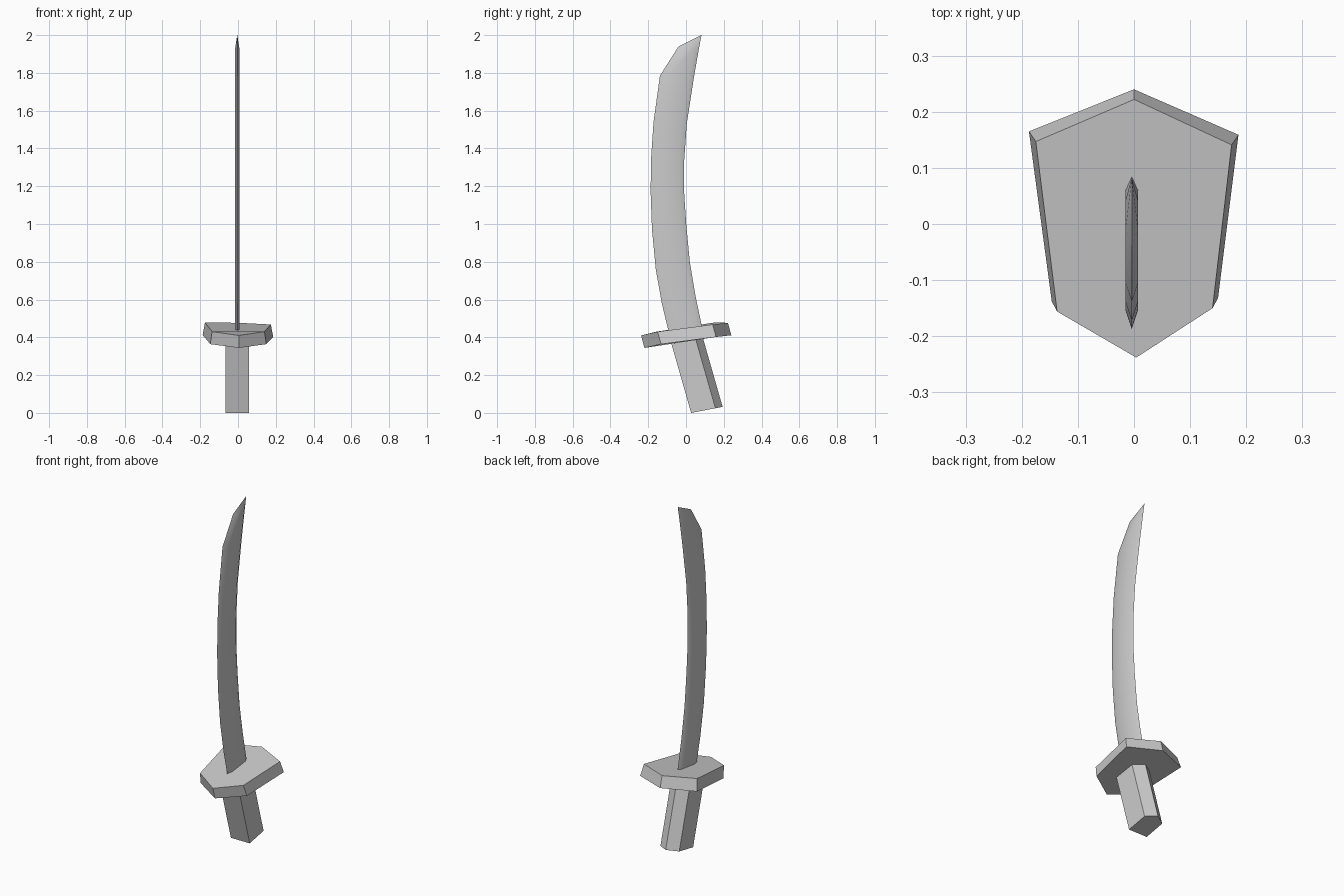
import bpy, bmesh, math
from mathutils import Vector

if "Cube" in bpy.data.objects:
    bpy.data.objects.remove(bpy.data.objects["Cube"])


def loft(name, rings):
    """Skin a list of equal-length rings and cap both ends."""
    bm = bmesh.new()
    loops = [[bm.verts.new(p) for p in ring] for ring in rings]
    n = len(loops[0])
    for a, b in zip(loops, loops[1:]):
        for i in range(n):
            j = (i + 1) % n
            bm.faces.new((a[i], a[j], b[j], b[i]))
    bm.faces.new(loops[0][::-1])
    bm.faces.new(loops[-1])
    bmesh.ops.remove_doubles(bm, verts=bm.verts, dist=1e-5)
    bmesh.ops.recalc_face_normals(bm, faces=bm.faces)
    mesh = bpy.data.meshes.new(name)
    bm.to_mesh(mesh)
    bm.free()
    obj = bpy.data.objects.new(name, mesh)
    bpy.context.collection.objects.link(obj)
    return obj


# Blade: curved stations (front y, front z, back y, back z), six-sided section
stations = [(-0.085, 0.40, 0.09, 0.43), (-0.128, 0.58, 0.05, 0.62),
            (-0.16, 0.76, 0.02, 0.80), (-0.18, 0.97, 0.001, 1.0),
            (-0.187, 1.16, -0.01, 1.17), (-0.186, 1.33, -0.01, 1.33),
            (-0.172, 1.54, 0.004, 1.53), (-0.138, 1.785, 0.04, 1.765),
            (-0.04, 1.94, 0.066, 1.915)]
cx, half = -0.004, 0.011
rings = []
for fy, fz, by, bz in stations:
    f, b = Vector((cx, fy, fz)), Vector((cx, by, bz))
    d = (b - f).normalized()
    side = Vector((half, 0, 0))
    p, q = f + d * 0.033, b - d * 0.024
    rings.append([f, p + side, q + side, b, q - side, p - side])
rings.append([Vector((cx, 0.082, 2.0))] * 6)
blade = loft("blade", rings[:-1])
# draw the blade end together into the tip
bm = bmesh.new()
bm.from_mesh(blade.data)
end = max(bm.faces, key=lambda f: f.calc_center_median().z)
tip = bmesh.ops.poke(bm, faces=[end])["verts"][0]
tip.co = rings[-1][0]
bmesh.ops.recalc_face_normals(bm, faces=bm.faces)
bm.to_mesh(blade.data)
bm.free()
bpy.context.view_layer.objects.active = blade
blade.select_set(True)
bpy.ops.object.shade_smooth_by_angle(angle=math.radians(30))

# Guard: tilted six-sided plate
top = [(0.004, -0.238, 0.41), (0.14, -0.15, 0.43), (0.174, 0.141, 0.468),
       (0, 0.222, 0.477), (-0.175, 0.147, 0.478), (-0.137, -0.156, 0.43)]
drop = Vector((0, 0.018, -0.066))
guard_bottom = [Vector((x * 1.07, y, z)) + drop for x, y, z in top]
loft("guard", [guard_bottom, top])

# Grip: slanted five-sided prism with a ridge along the back
section = [(-0.065, 0), (0.057, 0), (0.057, 0.131), (-0.004, 0.17), (-0.065, 0.131)]
across = Vector((0, 0.168, 0.032)).normalized()


def grip_ring(y, z):
    return [Vector((x, y, z)) + across * d for x, d in section]


loft("grip", [grip_ring(0.027, 0.0), grip_ring(-0.083, 0.385)])
